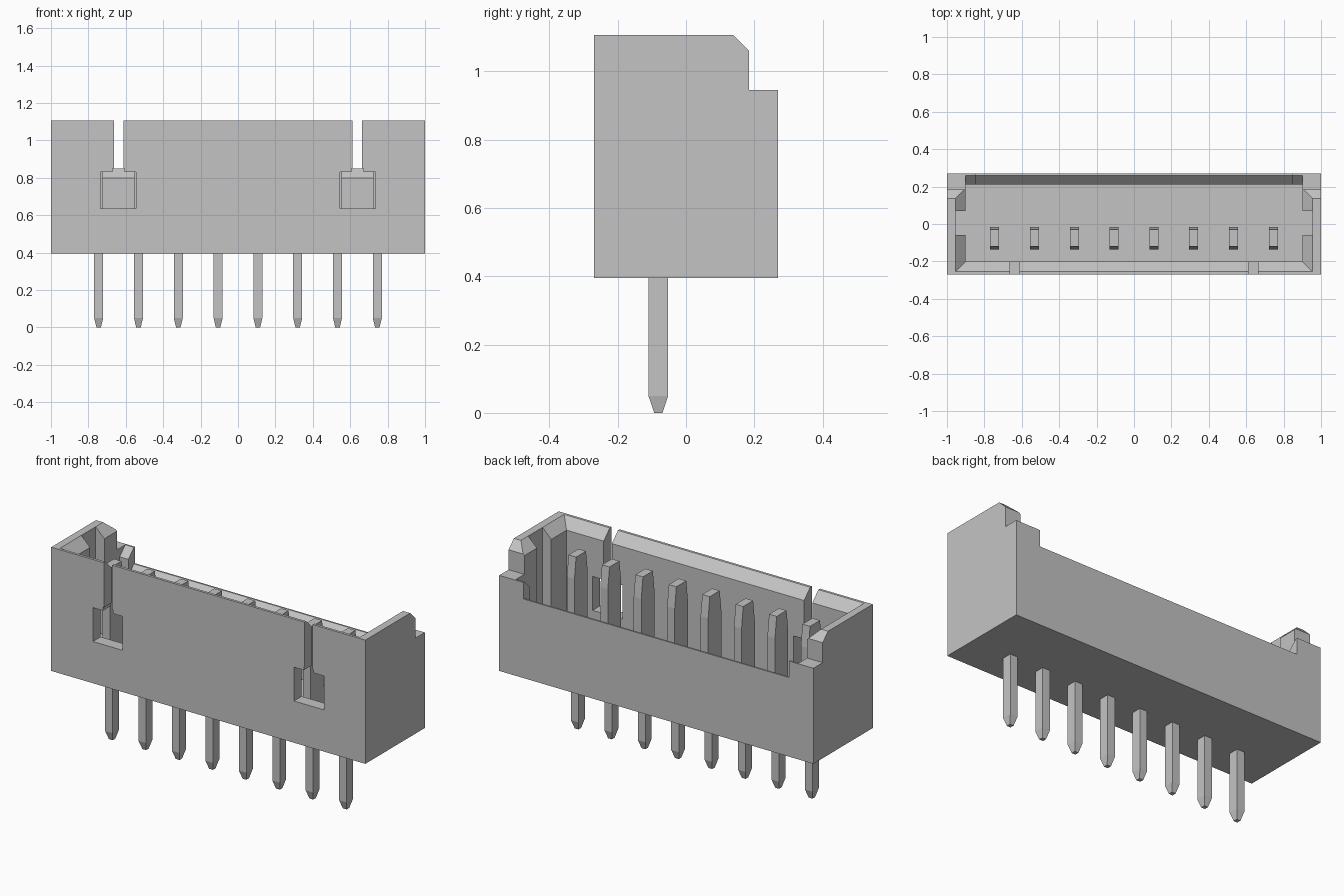
import bpy
import bmesh

if "Cube" in bpy.data.objects:
    bpy.data.objects.remove(bpy.data.objects["Cube"], do_unlink=True)

grey = bpy.data.materials.new("neutral grey")
grey.use_nodes = True
grey.diffuse_color = (0.55, 0.55, 0.55, 1)
grey.node_tree.nodes["Principled BSDF"].inputs["Base Color"].default_value = (0.55, 0.55, 0.55, 1)

FLOOR, TOP = 0.5, 1.3
PINS, PITCH = 8, 0.2128


def finish(name, bm):
    bmesh.ops.recalc_face_normals(bm, faces=bm.faces)
    mesh = bpy.data.meshes.new(name)
    bm.to_mesh(mesh)
    bm.free()
    mesh.materials.append(grey)
    obj = bpy.data.objects.new(name, mesh)
    bpy.context.collection.objects.link(obj)
    return obj


def loft(name, rings):
    """Closed solid through rings of equal point count."""
    bm = bmesh.new()
    loops = [[bm.verts.new(p) for p in ring] for ring in rings]
    n = len(loops[0])
    for a, b in zip(loops, loops[1:]):
        for i in range(n):
            j = (i + 1) % n
            bm.faces.new((a[i], a[j], b[j], b[i]))
    bm.faces.new(loops[0])
    bm.faces.new(loops[-1])
    return finish(name, bm)


def rect(x0, x1, y0, y1, z):
    return [(x0, y0, z), (x1, y0, z), (x1, y1, z), (x0, y1, z)]


def box(name, x0, x1, y0, y1, z0, z1):
    return loft(name, [rect(x0, x1, y0, y1, z0), rect(x0, x1, y0, y1, z1)])


def prism(name, half, profile):
    """Side profile (y, z) extruded along x."""
    return loft(name, [[(x, y, z) for y, z in profile] for x in (-half, half)])


def cut(target, cutter):
    mod = target.modifiers.new("cut", "BOOLEAN")
    mod.operation = "DIFFERENCE"
    mod.solver = "EXACT"
    mod.object = cutter
    bpy.context.view_layer.objects.active = target
    bpy.ops.object.modifier_apply(modifier=mod.name)
    bpy.data.objects.remove(cutter, do_unlink=True)


# Housing with stepped and chamfered back edge
housing = prism("housing", 1, [(-0.27, 0.395), (0.27, 0.395), (0.27, 0.945), (0.185, 0.945),
                               (0.185, 1.06), (0.137, 1.107), (-0.27, 1.107)])

# Cavity, its flared lip and the keyways in the end walls
cut(housing, box("cavity", -0.9, 0.9, -0.2, 0.21, FLOOR, TOP))
cut(housing, loft("lip", [rect(-0.9, 0.9, -0.2, 0.3, 1.052),
                          rect(-0.99, 0.99, -0.29, 0.3, 1.142)]))
cut(housing, box("keyway", -0.955, 0.955, -0.06, 0.07, FLOOR, TOP))

# Back wall: chamfered corners, then the long lowered middle
cut(housing, prism("corner_chamfer", 0.9, [(0.18, 0.895), (0.21, 0.895), (0.26, 0.945),
                                           (0.26, TOP), (0.18, TOP)]))
cut(housing, prism("back_notch", 0.845, [(0.18, 0.8), (0.21, 0.8), (0.26, 0.85),
                                         (0.3, 0.85), (0.3, TOP), (0.18, TOP)]))

# Front windows with slots running up to the rim
for side in (-1, 1):
    for inner, outer, low, high in ((0.545, 0.735, 0.635, 0.83),
                                    (0.608, 0.67, 0.8, 0.85),
                                    (0.612, 0.664, 0.82, TOP)):
        x0, x1 = sorted((side * inner, side * outer))
        cut(housing, box("window", x0, x1, -0.4, -0.15, low, high))

# Pins: wide blades in the cavity, slim pointed tails below
for i in range(PINS):
    x = (i - (PINS - 1) / 2) * PITCH
    w = 0.024
    loft(f"pin_blade_{i + 1}", [rect(x - w, x + w, -0.135, -0.015, FLOOR - 0.02),
                                rect(x - w, x + w, -0.135, -0.015, 0.89),
                                rect(x - w, x + w, -0.12, -0.03, 1.01)])
    loft(f"pin_tail_{i + 1}", [rect(x - w / 2, x + w / 2, -0.093, -0.069, 0),
                               rect(x - w, x + w, -0.11, -0.052, 0.05),
                               rect(x - w, x + w, -0.11, -0.052, 0.42)])
